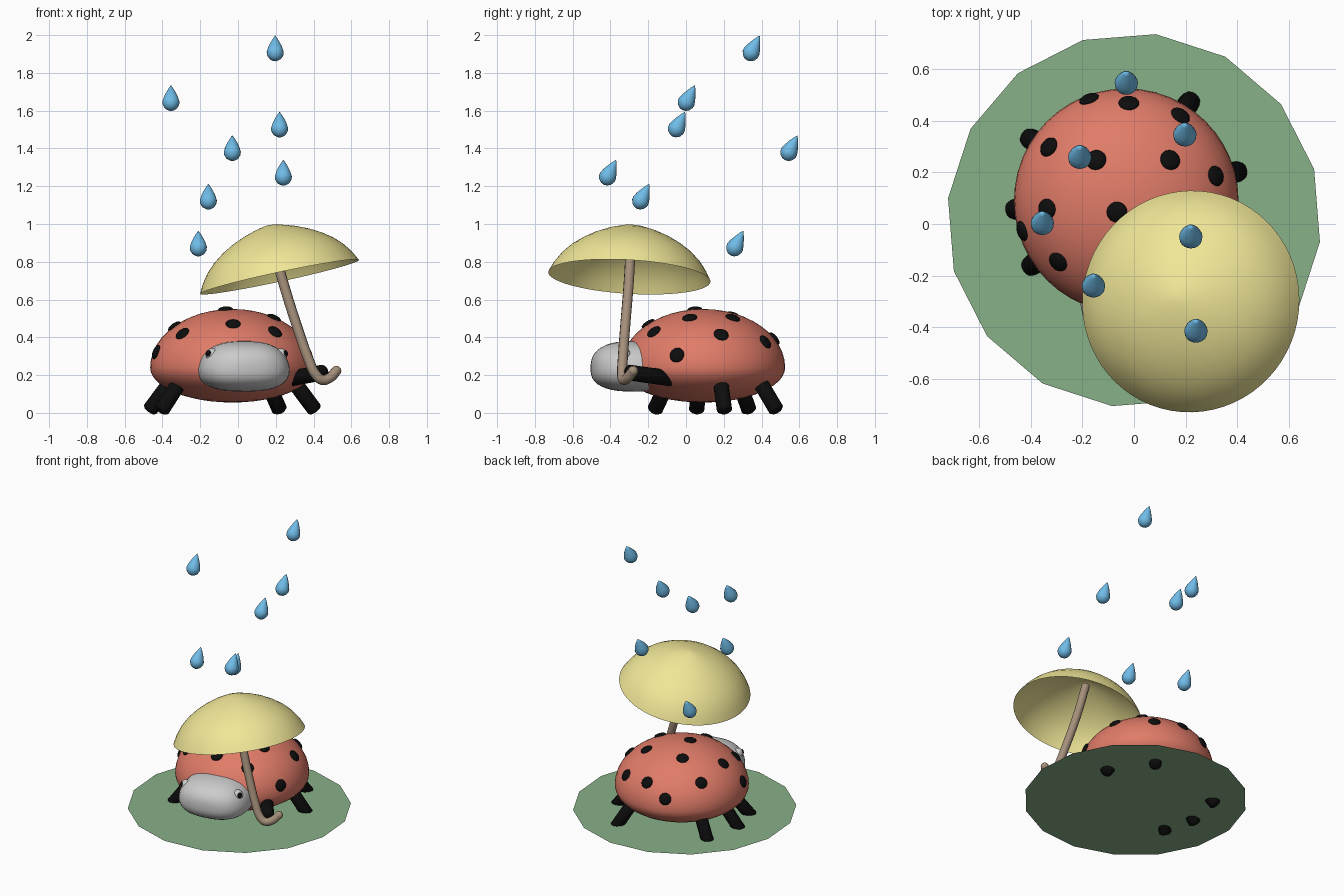
import bpy, bmesh, math
from mathutils import Vector, Matrix

if "Cube" in bpy.data.objects:
    bpy.data.objects.remove(bpy.data.objects["Cube"])


def material(name, rgb):
    m = bpy.data.materials.new(name)
    m.diffuse_color = (*rgb, 1)
    m.use_nodes = True
    m.node_tree.nodes["Principled BSDF"].inputs["Base Color"].default_value = m.diffuse_color
    return m


RED = material("red", (0.75, 0.20, 0.14))
BLACK = material("black", (0.004, 0.004, 0.004))
GREEN = material("green", (0.25, 0.44, 0.25))
YELLOW = material("yellow", (0.87, 0.79, 0.31))
BLUE = material("blue", (0.16, 0.50, 0.80))
WOOD = material("wood", (0.38, 0.28, 0.20))
WHITE = material("white", (0.8, 0.8, 0.8))


def finish(bm, name, mat=None, angle=60):
    bmesh.ops.recalc_face_normals(bm, faces=bm.faces)
    me = bpy.data.meshes.new(name)
    bm.to_mesh(me)
    bm.free()
    ob = bpy.data.objects.new(name, me)
    bpy.context.collection.objects.link(ob)
    if mat:
        me.materials.append(mat)
    bpy.ops.object.select_all(action='DESELECT')
    ob.select_set(True)
    bpy.context.view_layer.objects.active = ob
    bpy.ops.object.shade_smooth_by_angle(angle=math.radians(angle))
    return ob


def frame(origin, axis):
    rot = Vector(axis).to_track_quat('Z', 'Y').to_matrix().to_4x4()
    return Matrix.Translation(origin) @ rot


def lathe(name, profile, mat, origin, axis=(0, 0, 1), n=32, angle=60):
    """Turn (radius, height) points about an axis."""
    bm = bmesh.new()
    vs = [bm.verts.new((r, 0, h)) for r, h in profile]
    es = [bm.edges.new(p) for p in zip(vs, vs[1:])]
    bmesh.ops.spin(bm, geom=vs + es, axis=(0, 0, 1), cent=(0, 0, 0),
                   angle=2 * math.pi, steps=n)
    bmesh.ops.remove_doubles(bm, verts=bm.verts, dist=1e-4)
    bm.transform(frame(origin, axis))
    return finish(bm, name, mat, angle)


def ellipse(r, up, down, n=16):
    pts = []
    for i in range(n + 1):
        a = math.pi * (i / n - 0.5)
        s = math.sin(a)
        pts.append((r * math.cos(a), s * (up if s > 0 else down)))
    pts[0], pts[-1] = (0, -down), (0, up)
    return pts


def rod(name, a, b, r, mat):
    a, b = Vector(a), Vector(b)
    L = (b - a).length
    lathe(name, [(0, 0), (r * .7, 0.005), (r, r * .4), (r, L - r * .4),
                 (r * .7, L - 0.005), (0, L)], mat, a, b - a, 16)


# Leaf-green ground disc, 16 sides
bm = bmesh.new()
bmesh.ops.create_circle(bm, cap_ends=True, segments=16, radius=0.725,
                        matrix=Matrix.Translation((0, 0.015, 0.037)) @
                        Matrix.Rotation(math.radians(83.3), 4, 'Z'))
finish(bm, "ground_disc", GREEN)

# Shell
C = Vector((-0.03, 0.09, 0.24))
R, UP, DOWN = 0.435, 0.31, 0.185
lathe("shell", ellipse(R, UP, DOWN, 24), RED, C, n=48)

# Spots lying on the shell
spots = [(-.174, .484), (-.02, .468), (.18, .42), (.317, .186), (.14, .248),
         (-.147, .248), (-.33, .298), (-.337, .058), (-.066, .046),
         (-.433, -.027), (-.294, -.147), (.196, -.17), (.372, -.048),
         (.19, .02), (-.026, -.20)]
for i, (x, y) in enumerate(spots):
    dx, dy = x - C.x, y - C.y
    h = UP * math.sqrt(max(0, 1 - (dx * dx + dy * dy) / R ** 2))
    nrm = (dx / R ** 2, dy / R ** 2, h / UP ** 2)
    lathe(f"spot_{i + 1}", ellipse(0.04, 0.016, 0.016, 8), BLACK,
          C + Vector((dx, dy, h)), nrm, 20)

# Head: boxy ellipsoid turned slightly to the right
YAW = Matrix.Rotation(math.radians(10), 4, 'Z')
HEAD = Matrix.Translation((0.03, -0.275, 0.235)) @ YAW
bm = bmesh.new()
bmesh.ops.create_uvsphere(bm, u_segments=40, v_segments=24, radius=1)
for v in bm.verts:
    k = sum(abs(c) ** 2.6 for c in v.co) ** (-1 / 2.6)
    v.co *= k
    taper = 1 - 0.10 * max(0, v.co.z)
    v.co = Vector((v.co.x * 0.24 * taper, v.co.y * 0.225,
                   v.co.z * (0.145 if v.co.z > 0 else 0.122)))
bm.transform(HEAD)
finish(bm, "head")

# Eyes with pupils
for side, s in (("left", -1), ("right", 1)):
    pos = HEAD @ Vector((s * 0.185, -0.085, 0.073))
    out = (YAW @ Vector((s * 0.75, -0.6, 0.25))).normalized()
    lathe(side + "_eye", ellipse(0.034, 0.034, 0.034, 12), WHITE, pos, out, 20)
    lathe(side + "_pupil", ellipse(0.017, 0.008, 0.008, 8), BLACK,
          pos + out * 0.031, out, 16)

# Five walking legs and the raised arm
feet = {"front_left": (-.40, -.17), "middle_left": (-.465, .055),
        "back_left": (-.405, .337), "middle_right": (.405, .205),
        "back_right": (.215, .485)}
mid = Vector((-0.03, 0.12))
for name, (x, y) in feet.items():
    top = mid + (Vector((x, y)) - mid) * 0.62
    rod(name + "_leg", (top.x, top.y, 0.24), (x + .01 * (1 if x > 0 else -1), y, 0.005), 0.041, BLACK)
rod("arm", (0.27, -0.06, 0.18), (0.455, -0.315, 0.215), 0.042, BLACK)

# Umbrella handle with hooked end
path = [(.165, -.29, .965), (.225, -.30, .74), (.325, -.325, .42),
        (.375, -.335, .28), (.41, -.338, .205), (.445, -.33, .175),
        (.485, -.31, .185), (.52, -.28, .222)]
cu = bpy.data.curves.new("handle_path", 'CURVE')
cu.dimensions = '3D'
cu.bevel_depth = 0.027
cu.bevel_resolution = 3
cu.resolution_u = 6
cu.use_fill_caps = True
sp = cu.splines.new('BEZIER')
sp.bezier_points.add(len(path) - 1)
for p, co in zip(sp.bezier_points, path):
    p.co = co
    p.handle_left_type = p.handle_right_type = 'AUTO'
cu.materials.append(WOOD)
bpy.context.collection.objects.link(bpy.data.objects.new("umbrella_handle", cu))
lathe("handle_tip", ellipse(0.027, 0.027, 0.027, 8), WOOD, path[-1], n=16)

# Umbrella canopy: open dome with a softly pointed top
lathe("umbrella_canopy",
      [(.43, 0), (.405, .048), (.37, .097), (.325, .142), (.27, .182),
       (.21, .216), (.14, .246), (.07, .268), (.025, .278), (0, .28)],
      YELLOW, (.22, -.30, .72), (-.214, .06, 1), 64)

# Raindrops leaning back
drop = [(0, -.047), (.018, -.043), (.034, -.031), (.044, -.012), (.045, .004),
        (.038, .028), (.026, .055), (.012, .082), (0, .10)]
rain = [(.197, .345, 1.908), (-.355, .002, 1.645), (.22, -.05, 1.505),
        (-.03, .545, 1.38), (.24, -.415, 1.25), (-.157, -.24, 1.123),
        (-.21, .258, .875)]
for i, p in enumerate(rain):
    lathe(f"raindrop_{i + 1}", drop, BLUE, p, (0, 0.45, 0.89), 20)
